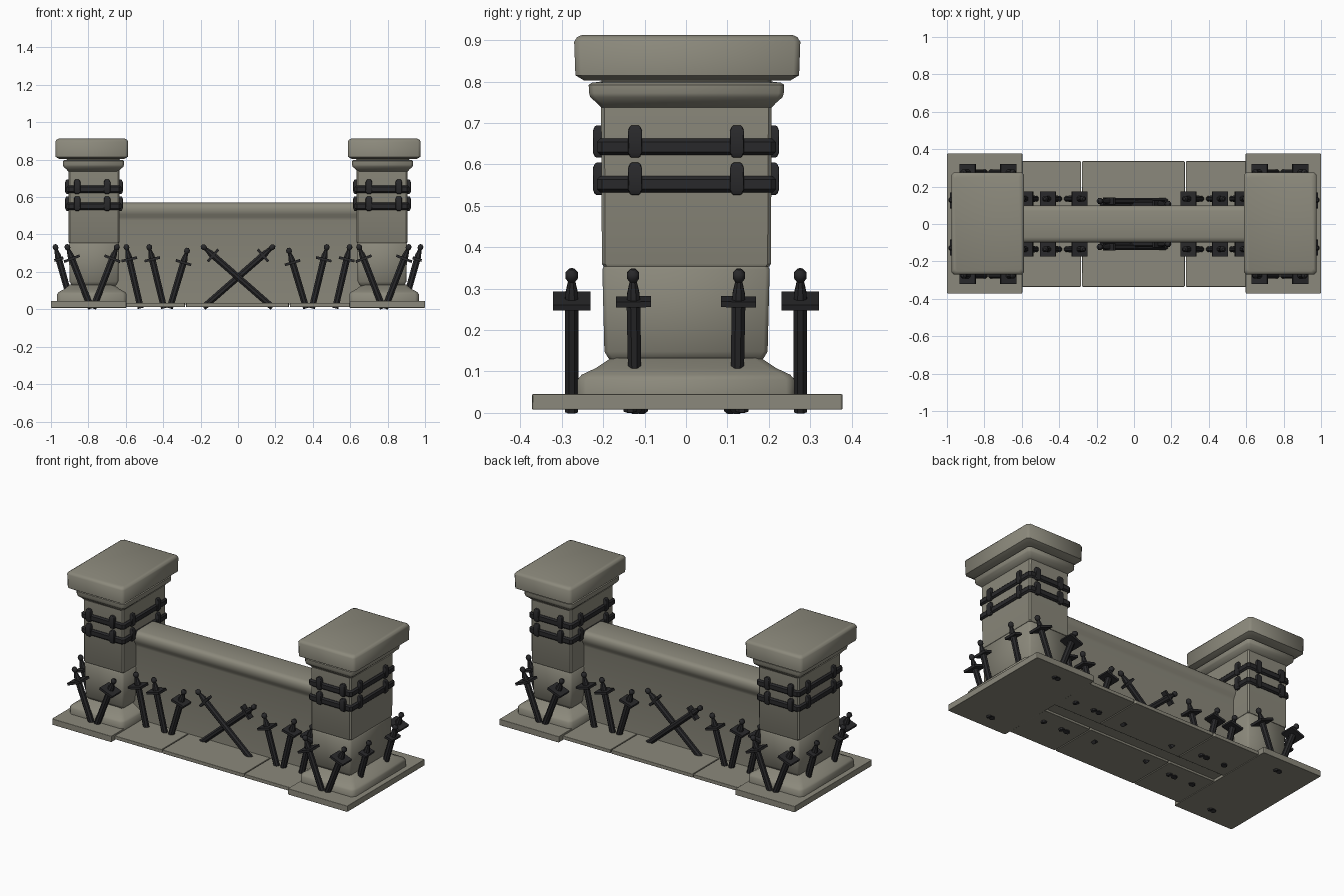
import bpy, bmesh, math
from mathutils import Vector, Matrix

old = bpy.data.objects.get("Cube")
if old:
    bpy.data.objects.remove(old)


def material(name, rgb):
    m = bpy.data.materials.new(name)
    m.use_nodes = True
    m.diffuse_color = (*rgb, 1)
    m.node_tree.nodes["Principled BSDF"].inputs["Base Color"].default_value = (*rgb, 1)
    return m


STONE = material("weathered stone", (0.26, 0.25, 0.20))
IRON = material("dark iron", (0.022, 0.022, 0.024))


def finish(name, bm, mat, bevel=0, segments=2, angle=35):
    """Turn a bmesh into a shaded object with an optional bevel."""
    bmesh.ops.recalc_face_normals(bm, faces=bm.faces)
    mesh = bpy.data.meshes.new(name)
    bm.to_mesh(mesh)
    bm.free()
    mesh.materials.append(mat)
    mesh.shade_smooth()
    mesh.set_sharp_from_angle(angle=math.radians(angle))
    ob = bpy.data.objects.new(name, mesh)
    bpy.context.collection.objects.link(ob)
    if bevel:
        mod = ob.modifiers.new("Bevel", "BEVEL")
        mod.width, mod.segments, mod.limit_method = bevel, segments, "ANGLE"
        mod.angle_limit = math.radians(40)
        mod.harden_normals = True
    return ob


def bridge(bm, rings):
    """Join equal rings of points into a closed solid."""
    loops = [[bm.verts.new(p) for p in ring] for ring in rings]
    n = len(loops[0])
    for a, b in zip(loops, loops[1:]):
        for i in range(n):
            j = (i + 1) % n
            bm.faces.new((a[i], a[j], b[j], b[i]))
    bm.faces.new(loops[0])
    bm.faces.new(loops[-1])


def block(name, x, y, rows, mat, chamfer=0.012, bevel=0, angle=35):
    """Stack of corner-cut rectangles; rows hold (z, half x, half y)."""
    bm = bmesh.new()
    rings = []
    for z, hx, hy in rows:
        c = chamfer
        quarter = [(hx, hy - c), (hx - c, hy)]
        pts = quarter + [(-a, b) for a, b in quarter[::-1]]
        pts += [(-a, -b) for a, b in pts]
        rings.append([(x + a, y + b, z) for a, b in pts])
    bridge(bm, rings)
    return finish(name, bm, mat, bevel, angle=angle)


def slab(name, x0, x1, y0, y1, z0, z1):
    hx, hy = (x1 - x0) / 2, (y1 - y0) / 2
    return block(name, (x0 + x1) / 2, (y0 + y1) / 2,
                 [(z0, hx, hy), (z1, hx, hy)], STONE, 0.004, 0.007)


def sword(name, top, tip, guard=(0.09, 0.09)):
    """Sword planted point down; lathed blade, grip and pommel plus a guard plate."""
    top, tip = Vector(top), Vector(tip)
    axis = (top - tip).normalized()
    length = (top - tip).length
    turn = axis.to_track_quat("Z", "Y").to_matrix().to_4x4()
    # keep the guard's sides square to the world axes
    side = (Vector((1, 0, 0)) - axis * axis.x).normalized()
    turn = Matrix((side, axis.cross(side), axis)).transposed().to_4x4()
    place = Matrix.Translation(tip) @ turn
    bm = bmesh.new()

    def lathe(profile, flat, sides=8):
        rings = []
        for r, z in profile:
            ring = []
            for i in range(sides):
                t = math.tau * (i + 0.5) / sides
                ring.append(place @ Vector((r * math.cos(t), r * flat * math.sin(t), z)))
            rings.append(ring)
        bridge(bm, rings)

    g = length - 0.082
    lathe([(0.018, 0), (0.019, g)], 0.95)
    lathe([(0.019, g), (0.018, g + 0.02), (0.009, g + 0.055)], 0.9)
    lathe([(0.009, g + 0.05), (0.016, g + 0.06), (0.016, g + 0.072),
           (0.007, g + 0.082)], 1)
    size = Matrix.Diagonal((guard[0], guard[1], 0.014, 1))
    bmesh.ops.create_cube(bm, size=1, matrix=place @ Matrix.Translation((0, 0, g)) @ size)
    return finish(name, bm, IRON, angle=40)


def clasp(name, x, y, z, normal):
    """Strap buckle with a swollen middle, facing along the given axis."""
    bm = bmesh.new()
    rings = []
    for dz, w, d in [(-0.039, 0.011, 0.009), (-0.026, 0.017, 0.015),
                     (0.026, 0.017, 0.015), (0.039, 0.011, 0.009)]:
        hx, hy = (w, d) if normal == "y" else (d, w)
        rings.append([(x + a * hx, y + b * hy, z + dz)
                      for a, b in ((1, 1), (-1, 1), (-1, -1), (1, -1))])
    bridge(bm, rings)
    return finish(name, bm, IRON, 0.003, 1)


# Pillars
for s, tag in ((1, "left"), (-1, "right")):
    px = 0.77 * s
    edge = sorted((0.597 * s, 1.0 * s))
    slab(tag + "_pillar_slab", *edge, -0.372, 0.378, 0.008, 0.045)
    block(tag + "_pillar_foot", 0.781 * s, 0,
          [(0.04, 0.186, 0.262), (0.08, 0.186, 0.262), (0.092, 0.178, 0.252),
           (0.108, 0.148, 0.218), (0.132, 0.118, 0.182)], STONE, 0.02, angle=50)
    block(tag + "_pillar_lower_block", px, 0,
          [(0.122, 0.112, 0.178), (0.13, 0.12, 0.186), (0.148, 0.13, 0.197),
           (0.346, 0.135, 0.202), (0.354, 0.131, 0.198)], STONE, 0.01, angle=50)
    block(tag + "_pillar_shaft", px, 0.001,
          [(0.354, 0.133, 0.2), (0.36, 0.136, 0.204), (0.76, 0.136, 0.206)], STONE, 0.008)
    block(tag + "_pillar_moulding", 0.773 * s, 0.001,
          [(0.737, 0.136, 0.206), (0.748, 0.144, 0.216), (0.762, 0.16, 0.232),
           (0.772, 0.163, 0.235), (0.792, 0.163, 0.236), (0.797, 0.157, 0.228),
           (0.8, 0.14, 0.205), (0.82, 0.14, 0.205)], STONE, 0.012, angle=50)
    block(tag + "_pillar_cap", 0.782 * s, 0.003,
          [(0.803, 0.172, 0.25), (0.815, 0.193, 0.27), (0.896, 0.195, 0.273),
           (0.907, 0.188, 0.266), (0.912, 0.178, 0.255)], STONE, 0.014, angle=50)

    # Iron straps with clasps on all four sides
    for k, z in enumerate((0.552, 0.642)):
        block(f"{tag}_strap_{k}", px, 0.001,
              [(z - 0.02, 0.138, 0.208), (z - 0.012, 0.146, 0.216),
               (z + 0.012, 0.146, 0.216), (z + 0.02, 0.138, 0.208)], IRON, 0.012)
        for q in (1, -1):
            for cx in (0.70, 0.86):
                clasp(f"{tag}_clasp", cx * s, 0.21 * q, z + 0.013, "y")
            for cx in (px - 0.139, px + 0.139):
                clasp(f"{tag}_clasp", cx, 0.123 * q, z + 0.013, "x")

    # Swords planted around each pillar
    for q in (1, -1):
        y = 0.276 * q
        sword(f"{tag}_pillar_sword", (0.918 * s, y, 0.347), (0.785 * s, y, 0.004))
        sword(f"{tag}_pillar_sword", (0.642 * s, y, 0.347), (0.775 * s, y, 0.004))
        sword(f"{tag}_outer_sword", (0.98 * s, 0.128 * q, 0.347),
              (0.908 * s, 0.124 * q, 0.09), (0.05, 0.085))

# Low wall with a rounded coping
half = [(0.08, 0.025), (0.08, 0.475), (0.085, 0.492), (0.095, 0.507), (0.1, 0.525),
        (0.1, 0.54), (0.096, 0.555), (0.087, 0.565), (0.07, 0.57)]
outline = half + [(-y, z) for y, z in half[::-1]]
bm = bmesh.new()
bridge(bm, [[(x, y, z) for y, z in outline] for x in (-0.66, 0.66)])
finish("low_wall", bm, STONE, angle=40)

# Paving slabs along both sides of the wall
for q, tag in ((-1, "front"), (1, "back")):
    y0, y1 = sorted((0.04 * q, 0.336 * q))
    for k, (x0, x1) in enumerate(((-0.61, -0.283), (-0.278, 0.272), (0.277, 0.61))):
        slab(f"{tag}_paving_{k}", x0, x1, y0, y1, 0.012, 0.034)

    # Swords leaning along the wall, and a crossed pair in the middle
    y = 0.135 * q
    for s in (1, -1):
        for top, z, tip in ((0.6, 0.347, 0.52), (0.478, 0.347, 0.395), (0.268, 0.328, 0.365)):
            sword(f"{tag}_wall_sword", (top * s, y, z), (tip * s, y, 0.005),
                  (0.085, 0.075))
        yc = (0.115 - 0.008 * s) * q
        sword(f"{tag}_crossed_sword", (0.195 * s, yc, 0.342), (-0.185 * s, yc, 0.01),
              (0.085, 0.035))
